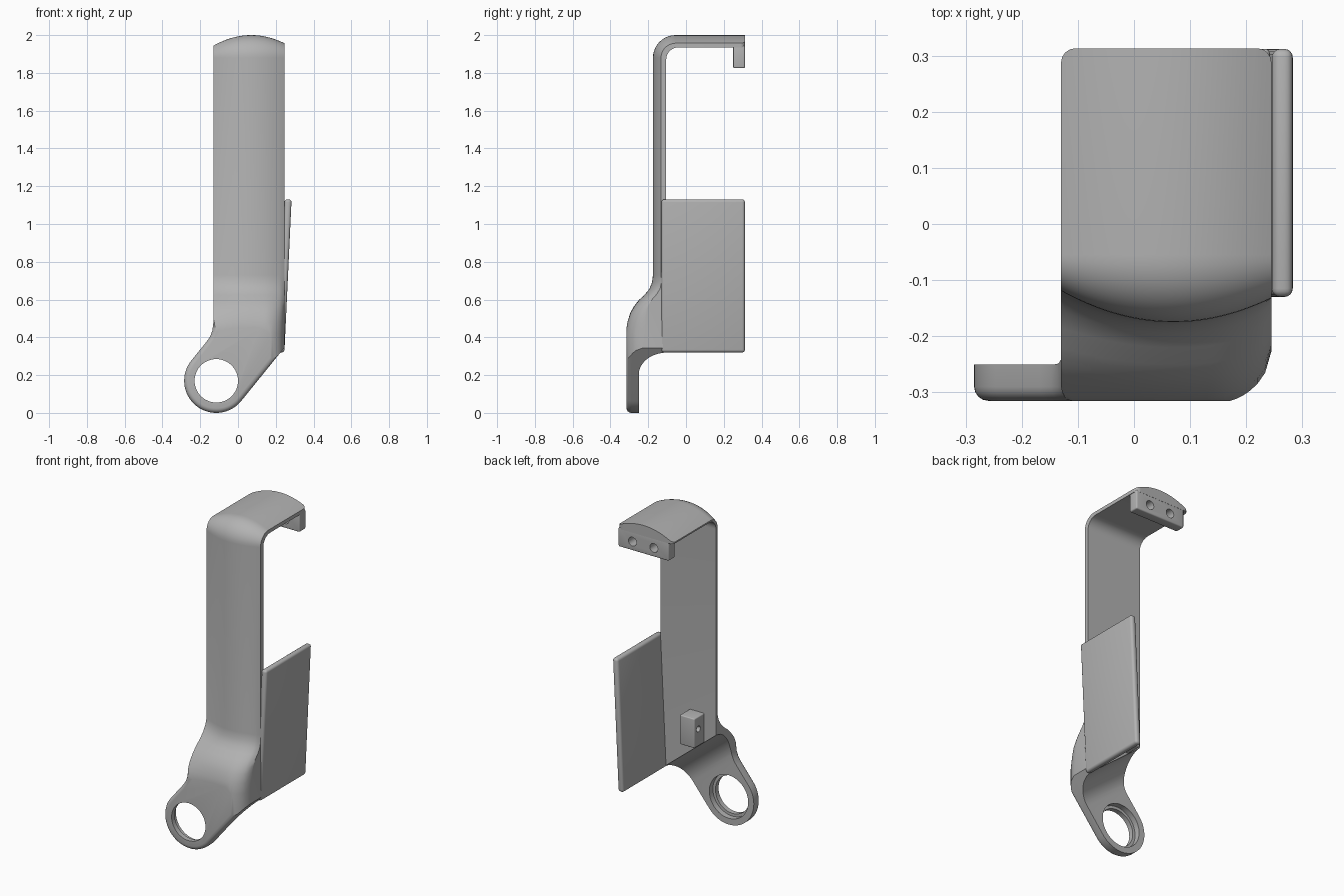
import bpy, bmesh, math
from mathutils import Vector

cube = bpy.data.objects.get("Cube")
if cube:
    bpy.data.objects.remove(cube, do_unlink=True)

grey = bpy.data.materials.new("plain grey")
grey.use_nodes = True
grey.diffuse_color = (0.45, 0.45, 0.45, 1)
grey.node_tree.nodes["Principled BSDF"].inputs["Base Color"].default_value = grey.diffuse_color


def finish_mesh(name, bm):
    bmesh.ops.recalc_face_normals(bm, faces=bm.faces)
    mesh = bpy.data.meshes.new(name)
    bm.to_mesh(mesh)
    bm.free()
    mesh.materials.append(grey)
    obj = bpy.data.objects.new(name, mesh)
    bpy.context.collection.objects.link(obj)
    return obj


def loft(name, loops, bevel=0, caps_only=False):
    """Skin matching closed loops and cap both ends."""
    bm = bmesh.new()
    rings = [[bm.verts.new(p) for p in loop] for loop in loops]
    n = len(rings[0])
    for a, b in zip(rings, rings[1:]):
        for i in range(n):
            j = (i + 1) % n
            bm.faces.new((a[i], a[j], b[j], b[i]))
    caps = [bm.faces.new(rings[0]), bm.faces.new(rings[-1])]
    if bevel:
        bmesh.ops.recalc_face_normals(bm, faces=bm.faces)
        edges = {e for f in caps for e in f.edges} if caps_only else set(bm.edges)
        bmesh.ops.bevel(bm, geom=list(edges), offset=bevel, segments=4,
                        profile=0.5, affect='EDGES')
    return finish_mesh(name, bm)


def box(name, lo, hi, bevel=0):
    corners = [(lo[0], lo[1]), (hi[0], lo[1]), (hi[0], hi[1]), (lo[0], hi[1])]
    return loft(name, [[(x, y, z) for x, y in corners] for z in (lo[2], hi[2])], bevel)


def rod(name, centre, radius, length, axis, sides=32):
    """Cylinder along x or y, used for drilling."""
    loops = []
    for end in (-length / 2, length / 2):
        loop = []
        for i in range(sides):
            a = 2 * math.pi * i / sides
            c, s = radius * math.cos(a), radius * math.sin(a)
            offset = (end, c, s) if axis == 'x' else (c, end, s)
            loop.append(Vector(centre) + Vector(offset))
        loops.append(loop)
    return loft(name, loops)


def combine(obj, tool, operation):
    tool.hide_render = True
    mod = obj.modifiers.new(operation.lower(), 'BOOLEAN')
    mod.operation, mod.object, mod.solver = operation, tool, 'EXACT'
    bpy.context.view_layer.objects.active = obj
    bpy.ops.object.modifier_apply(modifier=mod.name)
    bpy.data.objects.remove(tool, do_unlink=True)


def arc(cx, cy, r, start, end, steps):
    angles = [math.radians(start + (end - start) * i / steps) for i in range(steps + 1)]
    return [(cx + r * math.cos(a), cy + r * math.sin(a)) for a in angles]


LEFT, RIGHT = -0.13, 0.245
RING = (-0.115, 0.17)
RING_R = 0.17
TILT = math.radians(51)
U = (math.cos(TILT), math.sin(TILT))      # arm direction in the xz plane
V = (U[1], -U[0])                         # across the arm

# Side profile: bowed outer skin, flat inner skin
bend = arc(-0.055, 1.88, 0.12, 90, 180, 10)
slope = [(-0.175, 0.73), (-0.18, 0.69), (-0.195, 0.655), (-0.22, 0.625), (-0.25, 0.597),
         (-0.275, 0.565), (-0.295, 0.53), (-0.31, 0.48), (-0.32, 0.42), (-0.32, -0.05)]
inner = [(-0.105, -0.05)] + arc(-0.04, 1.87, 0.065, 180, 90, 8) + [(0.4, 1.935)]


def section(x):
    """Side profile at one station across the width."""
    bow = 1.4 * (min(max(x, -0.14), 0.25) - 0.07) ** 2
    t = min(max((x - 0.14) / 0.105, 0), 1)
    corner = 0.1 * (1 - math.sqrt(1 - t * t))
    pts = [(x, 0.4, 2.0 - bow)]
    for i, (y, z) in enumerate(bend):
        a = math.radians(90 + 9 * i)
        pts.append((x, y - bow * math.cos(a), z - bow * math.sin(a)))
    for y, z in slope:
        w = min(max((0.73 - z) / 0.28, 0), 1)
        pts.append((x, y + bow * (1 - w) + corner * w, z))
    return pts + [(x, y, z) for y, z in inner]


# Main bracket: strap, top cover and ring arm in one body
stations = [-0.32] + [-0.16 + 0.42 * i / 32 for i in range(33)]
bracket = loft("bracket_body", [section(x) for x in stations])

# Front outline trims the sides and rounds the rims
reach = (RIGHT - RING[0] - RING_R * V[0]) / U[0]
outline = [(LEFT, 2.1), (RIGHT, 2.1),
           (RIGHT, RING[1] + RING_R * V[1] + reach * U[1])]
outline += arc(*RING, RING_R, -39, -219, 32)
outline += [(-0.168, 0.375), (-0.148, 0.403), (-0.136, 0.435), (LEFT, 0.48)]
trim = loft("outline_trim", [[(x, y, z) for x, z in outline] for y in (-0.315, 0.313)],
            0.025, True)
combine(bracket, trim, 'INTERSECT')

# Hollow fillet under the arm, swept across it
hollow = [(-0.4, -0.25)] + arc(0.18, -0.1, 0.15, -90, 0, 10) + [(0.33, 0.0), (-0.4, 0.0)]
under = loft("underside_cutter",
             [[(RING[0] + s * U[0] + t * V[0], y, RING[1] + s * U[1] + t * V[1])
               for s, y in hollow] for t in (-0.6, 0.6)])
combine(bracket, under, 'DIFFERENCE')

# Ring opening with a shallow step at the back
combine(bracket, rod("ring_hole", (RING[0], -0.28, RING[1]), 0.115, 0.3, 'y', 48), 'DIFFERENCE')
combine(bracket, rod("ring_step", (RING[0], -0.235, RING[1]), 0.132, 0.1, 'y', 48), 'DIFFERENCE')

# Slanted side plate
plate_rect = [(-0.13, 0.32), (0.312, 0.32), (0.312, 1.13), (-0.13, 1.13)]
plate = loft("side_plate", [[(x + 0.047 * (z - 0.35), y, z) for y, z in plate_rect]
                            for x in (0.21, 0.247)], 0.015)

# Hook lip with two screw holes
hook = box("hook_lip", (-0.1, 0.25, 1.825), (0.242, 0.312, 1.945), 0.008)
for x in (0.0, 0.145):
    combine(hook, rod("screw_hole", (x, 0.28, 1.88), 0.027, 0.3, 'y'), 'DIFFERENCE')

# Small drilled block on the back
block = box("back_block", (-0.05, -0.15, 0.54), (0.05, -0.01, 0.72), 0.006)
combine(block, rod("pin_hole", (-0.05, -0.05, 0.645), 0.018, 0.14, 'x'), 'DIFFERENCE')

bpy.ops.object.select_all(action='DESELECT')
for part in (bracket, plate, hook, block):
    part.select_set(True)
bpy.context.view_layer.objects.active = bracket
bpy.ops.object.shade_smooth_by_angle(angle=math.radians(30))
